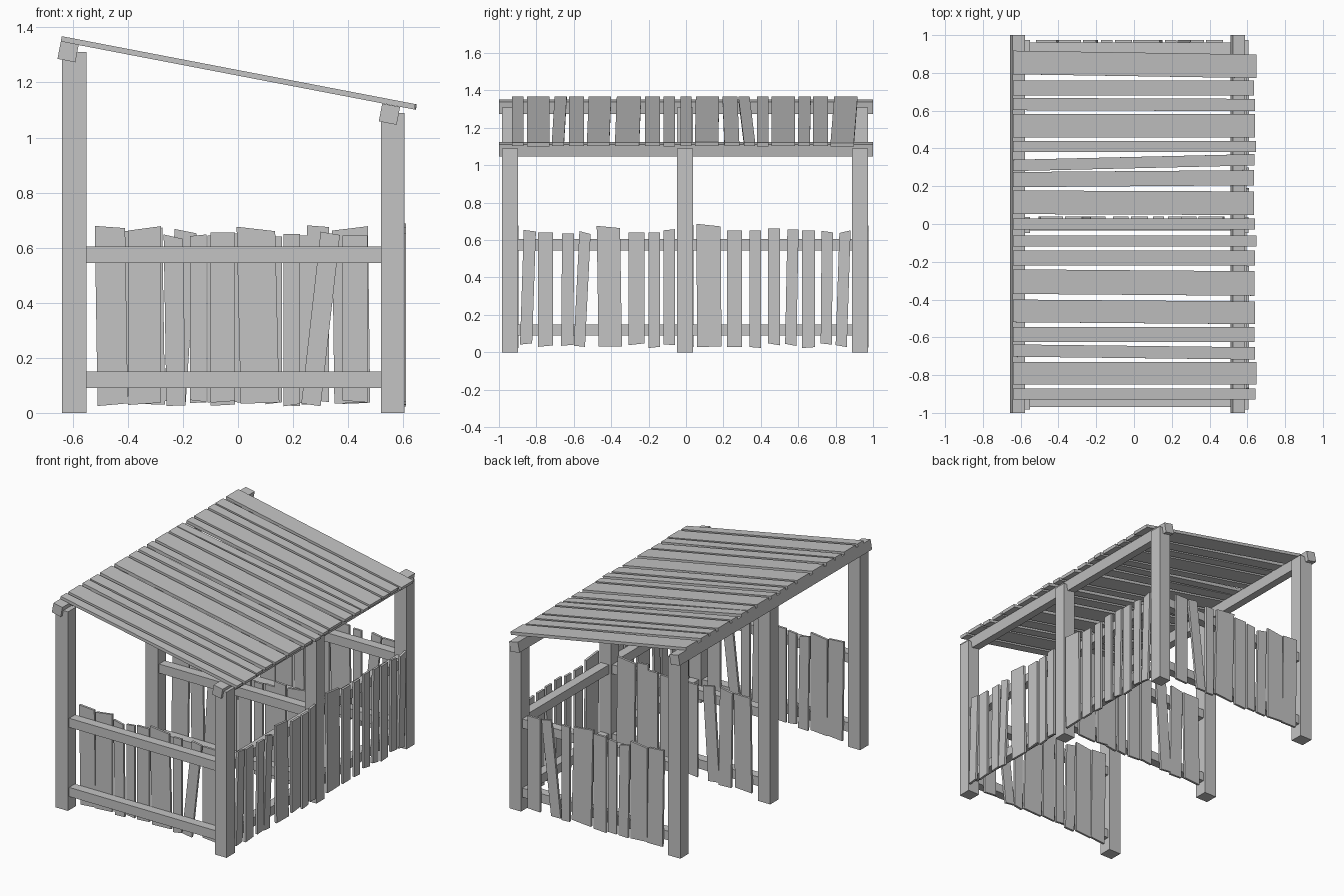
import bpy, bmesh, math, random
from mathutils import Vector, Matrix

random.seed(4)
if "Cube" in bpy.data.objects:
    bpy.data.objects.remove(bpy.data.objects["Cube"], do_unlink=True)

# Single weathered grey for all of the timber
grey = bpy.data.materials.new("grey_timber")
grey.use_nodes = True
tone = (0.55, 0.55, 0.55, 1)
grey.diffuse_color = tone
grey.node_tree.nodes["Principled BSDF"].inputs["Base Color"].default_value = tone


def finish(name, bm):
    """Turn a bmesh into a named grey object."""
    bmesh.ops.recalc_face_normals(bm, faces=bm.faces)
    mesh = bpy.data.meshes.new(name)
    bm.to_mesh(mesh)
    bm.free()
    mesh.materials.append(grey)
    obj = bpy.data.objects.new(name, mesh)
    bpy.context.collection.objects.link(obj)
    return obj


def box(name, low, high, tilt=0):
    """Box between two corners, optionally tilted about its own y axis."""
    low, high = Vector(low), Vector(high)
    bm = bmesh.new()
    bmesh.ops.create_cube(bm, size=1)
    bmesh.ops.scale(bm, vec=high - low, verts=bm.verts)
    bmesh.ops.rotate(bm, matrix=Matrix.Rotation(tilt, 3, "Y"), verts=bm.verts)
    bmesh.ops.translate(bm, vec=(low + high) / 2, verts=bm.verts)
    return finish(name, bm)


def prism(name, outline, depth):
    """Flat outline extruded along a vector."""
    bm = bmesh.new()
    face = bm.faces.new([bm.verts.new(p) for p in outline])
    made = bmesh.ops.extrude_face_region(bm, geom=[face], use_keep_orig=True)
    moved = [v for v in made["geom"] if isinstance(v, bmesh.types.BMVert)]
    bmesh.ops.translate(bm, vec=depth, verts=moved)
    return finish(name, bm)


def fence(name, boards, place, depth):
    """Row of uneven upright boards: (bottom centre, width, top height, lean, slant)."""
    for centre, width, top, lean, slant in boards:
        half = width / 2
        foot = random.uniform(0.025, 0.045)
        skew = random.uniform(-0.006, 0.006)
        outline = [(centre - half, foot + skew), (centre + half, foot - skew),
                   (centre + lean + half, top + slant),
                   (centre + lean - half, top - slant)]
        prism(name, [place(u, v) for u, v in outline], depth)


# Posts: three along each side, the roof falling towards +x
rows = {"front": -0.94, "middle": -0.005, "back": 0.93}
half_post = 0.043
for row, y in rows.items():
    box(row + "_tall_post", (-0.64, y - half_post, 0), (-0.55, y + half_post, 1.31))
    box(row + "_short_post", (0.52, y - half_post, 0), (0.605, y + half_post, 1.09))

# Rails: two heights across each row and along the low side
for level, z in (("lower", 0.09), ("upper", 0.545)):
    for row, y in rows.items():
        box(f"{row}_{level}_rail", (-0.55, y - 0.03, z), (0.52, y + 0.03, z + 0.06))
    for bay, start, end in (("front", "front", "middle"), ("back", "middle", "back")):
        box(f"{bay}_side_{level}_rail", (0.535, rows[start] + half_post, z),
            (0.595, rows[end] - half_post, z + 0.06))

# Boards across the front and back rows
end_boards = [
    (-0.455, 0.11, 0.675, -0.01, -0.004), (-0.34, 0.12, 0.67, 0, 0.008),
    (-0.225, 0.07, 0.64, -0.01, -0.008), (-0.145, 0.06, 0.645, 0, 0.003),
    (-0.055, 0.09, 0.655, 0, 0), (0.08, 0.14, 0.668, -0.015, -0.008),
    (0.195, 0.06, 0.65, 0, 0), (0.265, 0.07, 0.652, 0.07, -0.006),
    (0.425, 0.09, 0.645, 0, 0)]
middle_boards = [
    (-0.445, 0.12, 0.66, 0.01, 0), (-0.31, 0.09, 0.665, -0.01, 0.008),
    (-0.23, 0.08, 0.66, 0.04, -0.008), (-0.07, 0.08, 0.645, 0, 0),
    (0.03, 0.09, 0.655, 0, 0.004), (0.13, 0.06, 0.64, 0, 0),
    (0.215, 0.07, 0.645, 0, 0), (0.29, 0.08, 0.678, 0, -0.003),
    (0.415, 0.13, 0.67, -0.008, 0.008)]
for row, y in rows.items():
    fence(row + "_board", middle_boards if row == "middle" else end_boards,
          lambda u, v: (u, y + 0.03, v), (0, 0.015, 0))

# Boards along the low side
side_boards = [
    (-0.855, 0.065, 0.65, 0.02, -0.004), (-0.75, 0.08, 0.64, 0, 0),
    (-0.635, 0.065, 0.635, 0.005, 0), (-0.57, 0.06, 0.64, 0.03, -0.008),
    (-0.405, 0.125, 0.67, -0.01, -0.006), (-0.265, 0.085, 0.64, 0, 0),
    (-0.17, 0.06, 0.64, 0, 0), (-0.09, 0.06, 0.655, 0, 0.003),
    (0.125, 0.13, 0.68, -0.005, -0.007), (0.26, 0.08, 0.65, 0, 0),
    (0.37, 0.06, 0.65, 0, 0), (0.47, 0.065, 0.663, 0, 0),
    (0.56, 0.06, 0.657, 0.012, 0), (0.655, 0.07, 0.65, 0, 0),
    (0.75, 0.06, 0.645, 0.005, -0.004), (0.83, 0.06, 0.645, 0.02, 0.007)]
fence("side_board", side_boards, lambda u, v: (0.595, u, v), (0.015, 0, 0))

# Tilted beams carrying the roof
pitch = math.atan(0.192)
for name, x, z in (("high_beam", -0.617, 1.312), ("low_beam", 0.55, 1.085)):
    box(name, (x - 0.033, -1, z - 0.033), (x + 0.033, 1, z + 0.033), pitch)


# Roof boards: (centre at the high end, width, shift at the low end)
def roof_point(x, y):
    return (x, y, 1.368 - 0.192 * (x + 0.64))


roof_boards = [
    (-0.9, 0.06, 0), (-0.79, 0.12, 0), (-0.67, 0.065, -0.015), (-0.585, 0.08, 0),
    (-0.46, 0.12, -0.01), (-0.305, 0.13, -0.01), (-0.18, 0.08, 0),
    (-0.09, 0.06, 0), (0, 0.06, 0), (0.115, 0.125, -0.005), (0.235, 0.08, 0.01),
    (0.31, 0.06, 0.03), (0.41, 0.06, 0), (0.52, 0.125, 0), (0.635, 0.065, -0.005),
    (0.72, 0.08, 0), (0.855, 0.125, -0.02)]
down = Vector((-math.sin(pitch), 0, -math.cos(pitch))) * 0.02
for y, width, shift in roof_boards:
    low_end = 0.635 + random.uniform(0, 0.015)
    half = width / 2
    prism("roof_board", [roof_point(-0.64, y - half), roof_point(low_end, y + shift - half),
                         roof_point(low_end, y + shift + half),
                         roof_point(-0.64, y + half)], down)
